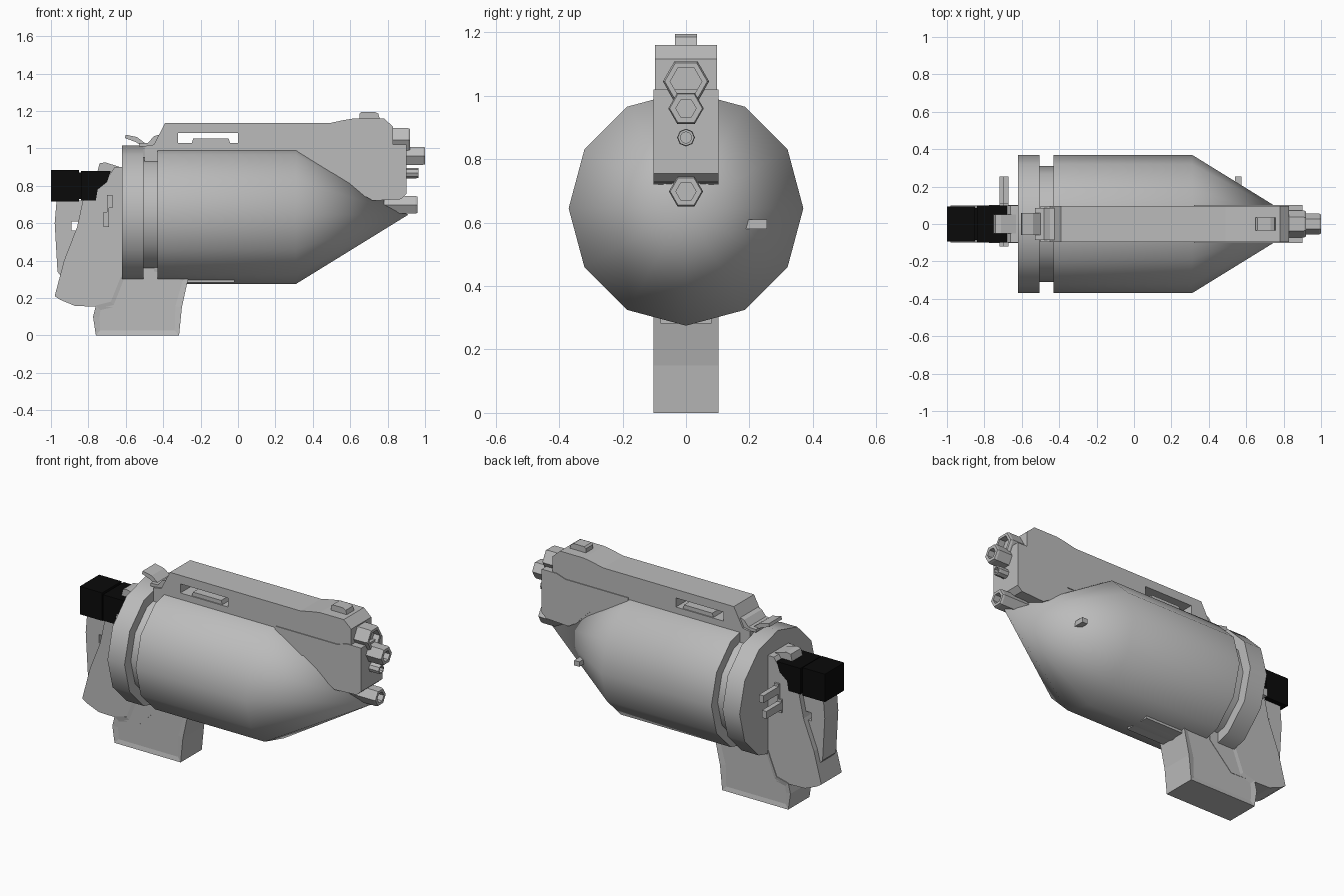
import bpy, bmesh, math

if "Cube" in bpy.data.objects:
    bpy.data.objects.remove(bpy.data.objects["Cube"])


def material(name, v):
    m = bpy.data.materials.new(name)
    m.diffuse_color = (v, v, v, 1)
    m.use_nodes = True
    m.node_tree.nodes["Principled BSDF"].inputs["Base Color"].default_value = m.diffuse_color
    return m


GREY = material("grey metal", 0.5)
BLACK = material("black rubber", 0.003)


def finish(bm, name, mat):
    bmesh.ops.recalc_face_normals(bm, faces=bm.faces[:])
    me = bpy.data.meshes.new(name)
    bm.to_mesh(me)
    bm.free()
    me.materials.append(mat)
    ob = bpy.data.objects.new(name, me)
    bpy.context.collection.objects.link(ob)
    return ob


def slab(name, pts, y0, y1, mat=GREY, inset=0):
    """Side profile in x,z extruded across y; optional recessed side panels."""
    bm = bmesh.new()
    a = [bm.verts.new((x, y0, z)) for x, z in pts]
    b = [bm.verts.new((x, y1, z)) for x, z in pts]
    n = len(pts)
    caps = [bm.faces.new(a), bm.faces.new(b[::-1])]
    for i in range(n):
        j = (i + 1) % n
        bm.faces.new((a[i], b[i], b[j], a[j]))
    bmesh.ops.recalc_face_normals(bm, faces=bm.faces[:])
    if inset:
        bmesh.ops.inset_individual(bm, faces=caps, thickness=inset, depth=-0.006)
    return finish(bm, name, mat)


def box(name, x0, x1, y0, y1, z0, z1, mat=GREY):
    return slab(name, [(x0, z0), (x1, z0), (x1, z1), (x0, z1)], y0, y1, mat)


def lathe(name, prof, z, sides, mat=GREY):
    """Turn an (x, radius) profile about a lengthwise axis at height z."""
    bm = bmesh.new()
    rings = []
    for x, r in prof:
        if r == 0:
            rings.append([bm.verts.new((x, 0, z))] * sides)
        else:
            rings.append([bm.verts.new((x, r * math.cos(k * math.tau / sides),
                                        z + r * math.sin(k * math.tau / sides)))
                          for k in range(sides)])
    for p, q in zip(rings, rings[1:]):
        for k in range(sides):
            m = (k + 1) % sides
            quad = list(dict.fromkeys((p[k], p[m], q[m], q[k])))
            bm.faces.new(quad)
    return finish(bm, name, mat)


def tube(name, x0, x1, r, hole, z, sides=6):
    return lathe(name, [(x0, 0), (x0, r), (x1 - 0.012, r), (x1, r * 0.92),
                        (x1, hole), (x1 - 0.04, hole), (x1 - 0.04, 0)], z, sides)


# Twelve-sided drum with rear collar, groove and pointed nose
drum = lathe("drum_body", [(-0.62, 0), (-0.62, 0.37), (-0.505, 0.37), (-0.505, 0.31),
                           (-0.43, 0.31), (-0.43, 0.37), (0.31, 0.37), (0.91, 0)], 0.645, 12)
bpy.context.view_layer.objects.active = drum
drum.select_set(True)
bpy.ops.object.shade_smooth_by_angle(angle=math.radians(40))
drum.select_set(False)

# Upper housing with a slot cut through it
housing = slab("upper_housing", [
    (-0.5, 0.88), (-0.5, 1.012), (-0.45, 1.02), (-0.39, 1.135), (0.49, 1.135),
    (0.56, 1.15), (0.62, 1.16), (0.78, 1.16), (0.83, 1.115), (0.83, 0.76),
    (0.68, 0.74), (0.5, 0.72), (0.3, 0.82), (0.3, 0.88)], -0.097, 0.097)
cutter = box("slot_cutter", -0.32, 0, -0.3, 0.3, 1.028, 1.083)
mod = housing.modifiers.new("slot", 'BOOLEAN')
mod.operation = 'DIFFERENCE'
mod.solver = 'EXACT'
mod.object = cutter
bpy.context.view_layer.objects.active = housing
bpy.ops.object.modifier_apply(modifier="slot")
bpy.data.objects.remove(cutter)
slab("slot_bolt", [(-0.25, 1.02), (-0.04, 1.02), (-0.05, 1.052), (-0.24, 1.052)], -0.09, 0.09)

# Front block, raised side panels and muzzle tubes
slab("front_block", [(0.68, 0.745), (0.72, 0.72), (0.87, 0.728), (0.9, 0.755),
                     (0.9, 1.02), (0.8, 1.02), (0.68, 0.98)], -0.102, 0.102)
for s in (-1, 1):
    slab("side_panel", [(0.32, 0.87), (0.55, 0.87), (0.68, 0.745), (0.82, 0.745),
                        (0.82, 1.0), (0.32, 1.0)], s * 0.095, s * 0.102)
tube("upper_muzzle", 0.81, 0.92, 0.073, 0.05, 1.045)
tube("middle_muzzle", 0.88, 1.0, 0.056, 0.032, 0.96)
tube("lower_muzzle", 0.78, 0.96, 0.054, 0.032, 0.698)
tube("guide_rod", 0.88, 0.965, 0.028, 0.018, 0.868, 8)

# Sights
slab("front_sight", [(0.65, 1.15), (0.76, 1.15), (0.75, 1.185), (0.73, 1.195),
                     (0.66, 1.195), (0.65, 1.185)], -0.035, 0.035)
slab("rear_sight", [(-0.53, 1.01), (-0.41, 1.01), (-0.425, 1.072), (-0.45, 1.065),
                    (-0.48, 1.03), (-0.53, 1.028)], -0.085, 0.085)
slab("sight_tab", [(-0.605, 1.055), (-0.6, 1.073), (-0.54, 1.06), (-0.5, 1.03),
                   (-0.52, 1.018), (-0.55, 1.035)], -0.06, 0.06)

# Grip frame behind and under the drum
slab("grip", [(-0.98, 0.21), (-0.95, 0.19), (-0.87, 0.157), (-0.6, 0.15), (-0.45, 0.3),
              (-0.45, 0.88), (-0.62, 0.9), (-0.66, 0.9), (-0.7, 0.84), (-0.77, 0.79),
              (-0.77, 0.73), (-0.83, 0.72), (-0.86, 0.58), (-0.93, 0.4)], -0.098, 0.098)
slab("rear_lever", [(-0.97, 0.72), (-0.98, 0.6), (-0.965, 0.34), (-0.94, 0.31),
                    (-0.84, 0.45), (-0.84, 0.56), (-0.89, 0.56), (-0.89, 0.61),
                    (-0.84, 0.61), (-0.8, 0.72)], -0.065, 0.065)
slab("hammer_plate", [(-0.75, 0.88), (-0.74, 0.92), (-0.71, 0.925), (-0.63, 0.9),
                      (-0.63, 0.86)], -0.05, 0.05)

# Magazine with recessed sides
slab("magazine", [(-0.76, 0), (-0.315, 0), (-0.3, 0.15), (-0.265, 0.31), (-0.45, 0.38),
                  (-0.6, 0.38), (-0.68, 0.18), (-0.76, 0.16), (-0.775, 0.1)],
     -0.102, 0.102, inset=0.035)
box("belly_rail", -0.3, -0.02, -0.08, 0.08, 0.282, 0.34)

# Black rear cap in two blocks
box("rear_cap", -1.0, -0.85, -0.093, 0.093, 0.715, 0.885, BLACK)
box("cap_neck", -0.86, -0.83, -0.085, 0.085, 0.73, 0.87, BLACK)
slab("cap_front", [(-0.84, 0.722), (-0.76, 0.722), (-0.75, 0.78), (-0.7, 0.82),
                   (-0.68, 0.88), (-0.84, 0.88)], -0.1, 0.1, BLACK)

# Side catch with two prongs, and a small peg on the nose
slab("catch_plate", [(-0.72, 0.58), (-0.69, 0.58), (-0.69, 0.68), (-0.67, 0.68),
                     (-0.67, 0.75), (-0.7, 0.75), (-0.7, 0.66), (-0.72, 0.66)], -0.12, 0.11)
for x, z in ((-0.72, 0.6), (-0.7, 0.69)):
    box("catch_prong", x, x + 0.03, 0.05, 0.255, z, z + 0.045)
box("nose_peg", 0.54, 0.575, 0.15, 0.255, 0.58, 0.61)
